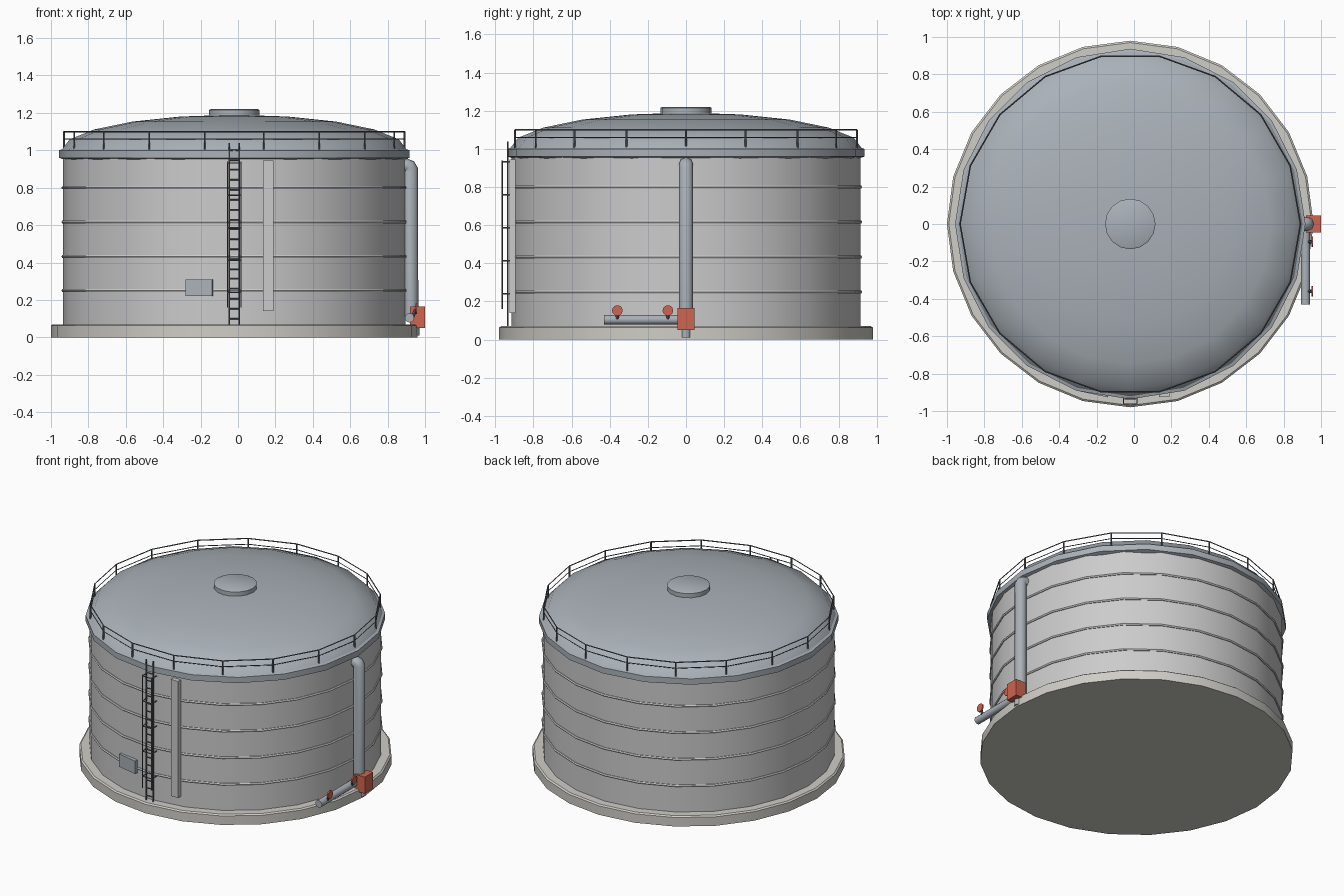
import bpy, math
from mathutils import Vector

if "Cube" in bpy.data.objects:
    bpy.data.objects.remove(bpy.data.objects["Cube"])

CX = -0.02   # tank axis


def mat(name, c):
    m = bpy.data.materials.new(name)
    m.diffuse_color = (*c, 1)
    m.use_nodes = True
    m.node_tree.nodes["Principled BSDF"].inputs["Base Color"].default_value = m.diffuse_color
    return m


WHITE = mat("pale_steel", (0.78, 0.79, 0.80))
STEEL = mat("blue_grey_steel", (0.40, 0.44, 0.48))
DARK = mat("dark_steel", (0.13, 0.14, 0.16))
CONC = mat("concrete", (0.62, 0.61, 0.57))
RED = mat("red_paint", (0.62, 0.13, 0.08))


def finish(name, m, smooth=True, angle=35):
    o = bpy.context.object
    o.name = name
    o.data.materials.append(m)
    if smooth:
        bpy.ops.object.shade_smooth_by_angle(angle=math.radians(angle))
    return o


def lathe(name, profile, sides, m, closed=False):
    """Spin an (r, z) profile round the tank axis; r = 0 makes a pole."""
    verts, rows, faces = [], [], []
    for r, z in profile:
        n = 1 if r == 0 else sides
        rows.append([len(verts) + k for k in range(n)])
        for k in range(n):
            a = 2 * math.pi * k / sides
            verts.append((CX + r * math.cos(a), r * math.sin(a), z))
    pairs = list(zip(rows, rows[1:])) + ([(rows[-1], rows[0])] if closed else [])
    for a, b in pairs:
        for k in range(sides):
            j = (k + 1) % sides
            f = [a[k % len(a)], a[j % len(a)], b[j % len(b)], b[k % len(b)]]
            faces.append(list(dict.fromkeys(f)))
    me = bpy.data.meshes.new(name)
    me.from_pydata(verts, [], faces)
    o = bpy.data.objects.new(name, me)
    bpy.context.collection.objects.link(o)
    bpy.ops.object.select_all(action='DESELECT')
    bpy.context.view_layer.objects.active = o
    o.select_set(True)
    return finish(name, m)


def box(name, lo, hi, m, rot=0):
    lo, hi = Vector(lo), Vector(hi)
    bpy.ops.mesh.primitive_cube_add(size=1, location=(lo + hi) / 2, rotation=(0, 0, rot))
    bpy.context.object.scale = hi - lo
    return finish(name, m, False)


def rod(name, a, b, r, m, sides=6):
    a, b = Vector(a), Vector(b)
    d = b - a
    bpy.ops.mesh.primitive_cylinder_add(vertices=sides, radius=r, depth=d.length, location=(a + b) / 2,
                                        rotation=d.to_track_quat('Z', 'Y').to_euler())
    return finish(name, m, sides > 6)


def ring(name, r, z, tube, sides, m, minor=6):
    bpy.ops.mesh.primitive_torus_add(location=(CX, 0, z), major_radius=r, minor_radius=tube,
                                     major_segments=sides, minor_segments=minor)
    return finish(name, m)


# Foundation and shell
lathe("foundation", [(0, 0), (0.98, 0), (0.98, 0.062), (0.97, 0.07), (0, 0.07)], 24, CONC)
lathe("tank_wall", [(0, 0.06), (0.915, 0.06), (0.915, 0.98), (0, 0.98)], 24, WHITE)
for i, z in enumerate((0.25, 0.433, 0.617, 0.80)):
    ring(f"wall_seam_{i}", 0.915, z, 0.009, 24, WHITE)

# Eave rim, domed roof and centre cap
lathe("eave_rim", [(0.88, 0.94), (0.937, 0.96), (0.937, 1.0), (0.90, 1.012)], 20, STEEL, closed=True)
dome = [(0.925 * math.cos(math.radians(t)), 1.0 + 0.19 * math.sin(math.radians(t))) for t in range(0, 90, 18)]
lathe("domed_roof", dome + [(0, 1.19)], 20, STEEL)
lathe("roof_cap", [(0, 1.17), (0.135, 1.17), (0.135, 1.215), (0.125, 1.22), (0, 1.22)], 16, STEEL)

# Guard rail
for k in range(18):
    a = math.radians(20 * k)
    x, y = CX + 0.91 * math.cos(a), 0.91 * math.sin(a)
    rod(f"rail_post_{k}", (x, y, 0.99), (x, y, 1.1), 0.005, DARK)
ring("upper_rail", 0.91, 1.10, 0.004, 18, DARK, 4)
ring("lower_rail", 0.91, 1.06, 0.003, 18, DARK, 4)

# Ladder with cage
for s in (-1, 1):
    x = CX + s * 0.026
    rod(f"ladder_stringer_{s}", (x, -0.935, 0.07), (x, -0.935, 1.04), 0.005, DARK)
    x = CX + s * 0.036
    rod(f"cage_bar_{s}", (x, -0.963, 0.16), (x, -0.963, 0.94), 0.0035, DARK)
    for i in range(5):
        z = 0.24 + i * 0.173
        rod(f"cage_side_{s}_{i}", (x, -0.905, z), (x, -0.963, z), 0.0035, DARK)
for i in range(5):
    z = 0.24 + i * 0.173
    rod(f"cage_front_{i}", (CX - 0.036, -0.963, z), (CX + 0.036, -0.963, z), 0.0035, DARK)
for i in range(18):
    z = 0.1 + i * 0.053
    rod(f"ladder_rung_{i}", (CX - 0.026, -0.935, z), (CX + 0.026, -0.935, z), 0.004, DARK)

# Level gauge board and blank plate
box("gauge_board", (0.135, -0.925, 0.14), (0.19, -0.895, 0.945), WHITE)
box("wall_plate", (-0.28, -0.912, 0.22), (-0.135, -0.888, 0.308), STEEL, math.radians(-12))

# Riser pipe with bend into the wall
cu = bpy.data.curves.new("riser_pipe", 'CURVE')
cu.dimensions = '3D'
cu.bevel_depth = 0.038
cu.bevel_resolution = 2
cu.use_fill_caps = True
sp = cu.splines.new('POLY')
path = [(0.926, 0.10), (0.926, 0.895), (0.917, 0.912), (0.90, 0.918), (0.86, 0.918)]
sp.points.add(len(path) - 1)
for p, (x, z) in zip(sp.points, path):
    p.co = (x, 0, z, 1)
cu.materials.append(STEEL)
bpy.context.collection.objects.link(bpy.data.objects.new("riser_pipe", cu))

# Valve box, drain stub and side pipe with handwheels
box("valve_box", (0.92, -0.045, 0.05), (1.0, 0.045, 0.165), RED)
rod("drain_stub", (0.945, 0, 0.01), (0.945, 0, 0.06), 0.025, STEEL, 12)
rod("side_pipe", (0.917, -0.43, 0.104), (0.917, 0, 0.104), 0.025, STEEL, 12)
for i, y in enumerate((-0.36, -0.095)):
    rod(f"valve_stem_{i}", (0.93, y, 0.10), (0.95, y, 0.15), 0.009, DARK, 8)
    rod(f"handwheel_{i}", (0.949, y, 0.152), (0.958, y, 0.152), 0.028, RED, 12)
